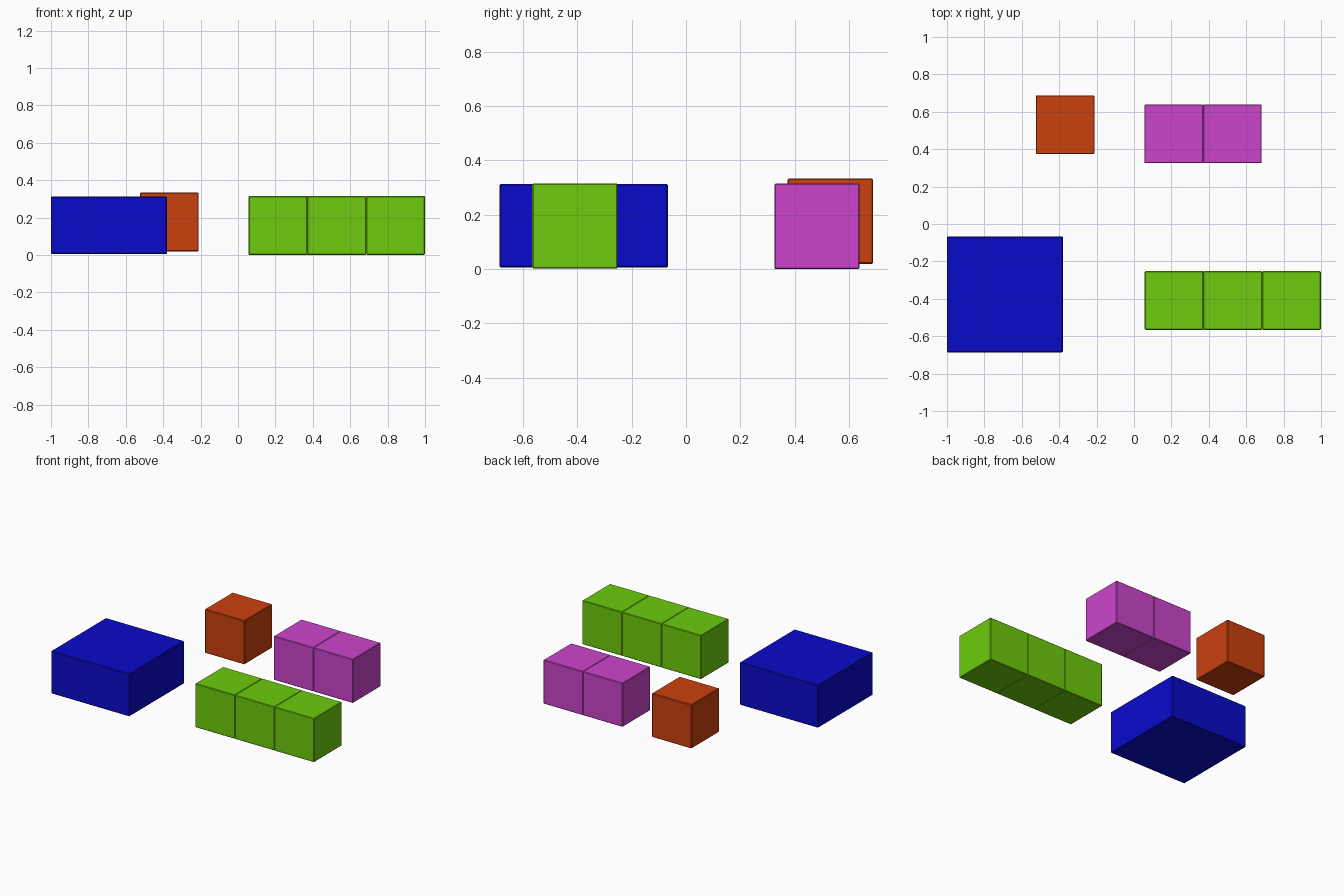
import bpy
import bmesh
from mathutils import Vector

default = bpy.data.objects.get("Cube")
if default:
    bpy.data.objects.remove(default, do_unlink=True)


def make_material(name, rgb):
    mat = bpy.data.materials.new(name)
    mat.use_nodes = True
    colour = (*rgb, 1.0)
    mat.diffuse_color = colour
    mat.node_tree.nodes["Principled BSDF"].inputs["Base Color"].default_value = colour
    return mat


def make_block(name, low, high, mat):
    """A box between two corners with finely eased edges."""
    low, high = Vector(low), Vector(high)
    bm = bmesh.new()
    bmesh.ops.create_cube(bm, size=1)
    bmesh.ops.scale(bm, vec=high - low, verts=bm.verts)
    bmesh.ops.translate(bm, vec=(low + high) / 2, verts=bm.verts)
    mesh = bpy.data.meshes.new(name)
    bm.to_mesh(mesh)
    bm.free()
    mesh.materials.append(mat)
    obj = bpy.data.objects.new(name, mesh)
    bpy.context.collection.objects.link(obj)
    bevel = obj.modifiers.new("eased_edges", "BEVEL")
    bevel.width = 0.004
    bevel.segments = 1
    return obj


def make_row(name, start, count, mat):
    """Cubes set side by side along x."""
    x, y, z = start
    for i in range(count):
        left = x + i * SIDE
        make_block(f"{name}_{i + 1}", (left, y, z),
                   (left + SIDE, y + SIDE, z + SIDE), mat)


SIDE = 0.314

blue = make_material("blue", (0.003, 0.003, 0.6))
green = make_material("green", (0.155, 0.6, 0.004))
magenta = make_material("magenta", (0.6, 0.06, 0.6))
orange = make_material("orange", (0.6, 0.052, 0.004))

# Wide square block
make_block("square_block", (-1.0, -0.686, 0.006), (-0.38, -0.067, 0.312), blue)

# Rows of cubes
make_row("green_cube", (0.057, -0.566, 0.001), 3, green)
make_row("magenta_cube", (0.055, 0.325, 0.0), 2, magenta)

# Single raised cube
make_row("orange_cube", (-0.525, 0.374, 0.019), 1, orange)
